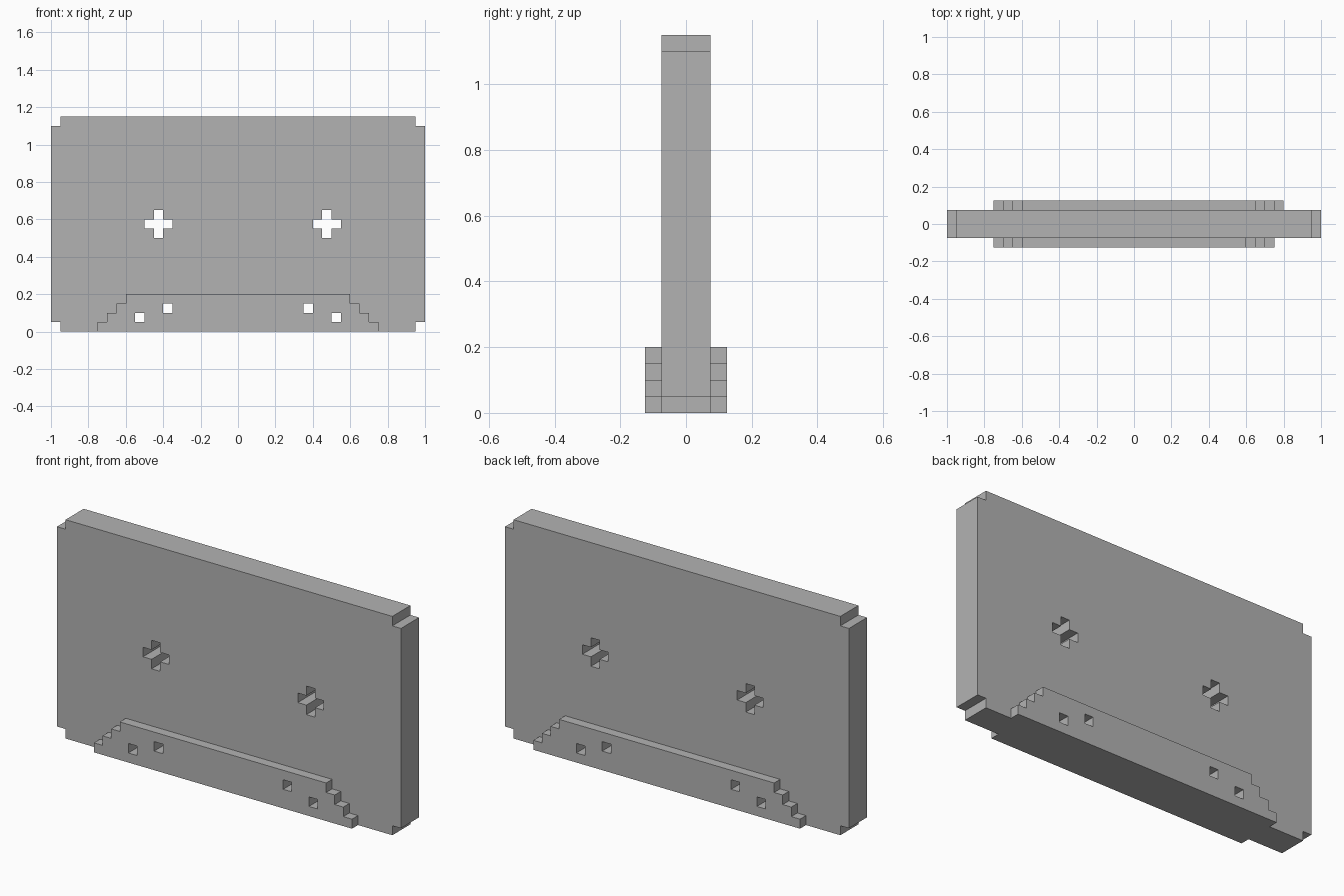
import bpy
import bmesh
from math import radians
from mathutils import Matrix

U = 0.05  # one block

cube = bpy.data.objects.get("Cube")
if cube:
    bpy.data.objects.remove(cube, do_unlink=True)

grey = bpy.data.materials.new("plain_grey")
grey.use_nodes = True
colour = (0.45, 0.45, 0.45, 1)
grey.diffuse_color = colour
grey.node_tree.nodes["Principled BSDF"].inputs["Base Color"].default_value = colour


def square(x, z):
    """One-block square whose lower corner is at block (x, z)."""
    return [(x, z), (x + 1, z), (x + 1, z + 1), (x, z + 1)]


def cross(x, z):
    """Plus shape three blocks wide, with its centre block at (x, z)."""
    return [(x, z - 1), (x + 1, z - 1), (x + 1, z), (x + 2, z),
            (x + 2, z + 1), (x + 1, z + 1), (x + 1, z + 2), (x, z + 2),
            (x, z + 1), (x - 1, z + 1), (x - 1, z), (x, z)]


def stepped(rows):
    """Outline of stacked rows, each given as (left, right, bottom, top)."""
    right = [p for l, r, b, t in rows for p in ((r, b), (r, t))]
    left = [p for l, r, b, t in reversed(rows) for p in ((l, t), (l, b))]
    return right + left


def slab(name, loops, y_front, y_back):
    """Fill the loops, holes included, and extrude them front to back."""
    curve = bpy.data.curves.new(name, "CURVE")
    curve.dimensions = "2D"
    curve.fill_mode = "BOTH"
    curve.extrude = (y_back - y_front) / 2
    for loop in loops:
        spline = curve.splines.new("POLY")
        spline.points.add(len(loop) - 1)
        for point, (x, z) in zip(spline.points, loop):
            point.co = (x * U, z * U, 0, 1)
        spline.use_cyclic_u = True
        spline.use_smooth = False
    temp = bpy.data.objects.new(name + "_outline", curve)
    bpy.context.collection.objects.link(temp)
    bpy.context.view_layer.update()
    graph = bpy.context.evaluated_depsgraph_get()
    mesh = bpy.data.meshes.new_from_object(temp.evaluated_get(graph))
    bpy.data.objects.remove(temp, do_unlink=True)

    # Stand the slab upright and weld it into a closed solid
    middle = Matrix.Translation((0, (y_front + y_back) / 2, 0))
    mesh.transform(middle @ Matrix.Rotation(radians(90), 4, "X"))
    bm = bmesh.new()
    bm.from_mesh(mesh)
    bmesh.ops.remove_doubles(bm, verts=bm.verts, dist=0.0001)
    bmesh.ops.recalc_face_normals(bm, faces=bm.faces)
    for face in bm.faces:
        face.smooth = False
    bm.to_mesh(mesh)
    bm.free()
    mesh.materials.clear()
    mesh.materials.append(grey)
    mesh.name = name
    bpy.context.collection.objects.link(bpy.data.objects.new(name, mesh))


# Small square holes that pass through everything
holes = [square(x, z) for x, z in ((-11, 1), (-8, 2), (7, 2), (10, 1))]

# Main panel with notched corners and two plus-shaped holes
panel = stepped([(-19, 19, 0, 1), (-20, 20, 1, 22), (-19, 19, 22, 23)])
slab("panel", [panel, cross(-9, 11), cross(9, 11)] + holes, -1.5 * U, 1.5 * U)

# Stepped plates on both faces; the back one is a block longer
for name, extra, y in (("front_plate", 0, -2.5), ("back_plate", 1, 1.5)):
    steps = stepped([(i - 15, 15 - i + extra, i, i + 1) for i in range(4)])
    slab(name, [steps] + holes, y * U, (y + 1) * U)
